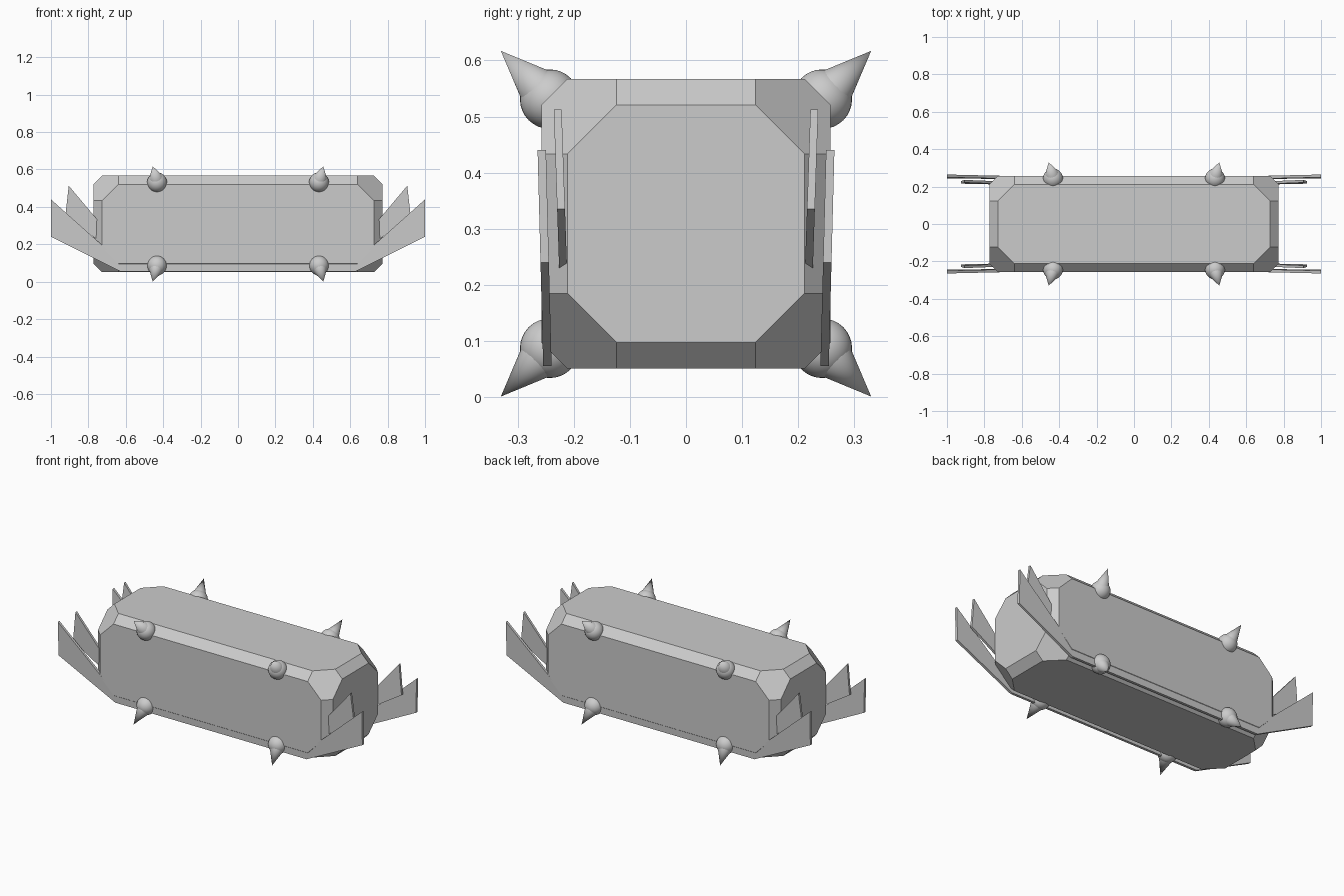
import bpy, bmesh
from itertools import permutations, product
from mathutils import Vector

if "Cube" in bpy.data.objects:
    bpy.data.objects.remove(bpy.data.objects["Cube"])

CZ = 0.309  # mid height of the body


def finish(bm, name):
    bmesh.ops.recalc_face_normals(bm, faces=bm.faces)
    me = bpy.data.meshes.new(name)
    bm.to_mesh(me)
    bm.free()
    ob = bpy.data.objects.new(name, me)
    bpy.context.collection.objects.link(ob)
    return ob


# Hull: box with chamfered edges and cut corners
half = (0.773, 0.2575, 0.258)
bm = bmesh.new()
for offs in permutations((0, 0.046, 0.134)):
    for s in product((-1, 1), repeat=3):
        p = [s[i] * (half[i] - offs[i]) for i in range(3)]
        bm.verts.new((p[0], p[1], p[2] + CZ))
bmesh.ops.convex_hull(bm, input=bm.verts)
bmesh.ops.dissolve_limit(bm, angle_limit=0.02, verts=bm.verts, edges=bm.edges)
finish(bm, "body")


# Upright plate from an (x, z) profile, leaning outward with height
def plate(name, profile, side, y0, lean, thick):
    zmin = min(z for _, z in profile)
    bm = bmesh.new()
    rings = []
    for inset in (0, thick):
        rings.append([bm.verts.new((x, side * (y0 + lean * (z - zmin) - inset), z))
                      for x, z in profile])
    n = len(profile)
    for r in rings:
        bm.faces.new(r)
    for i in range(n):
        j = (i + 1) % n
        bm.faces.new((rings[0][i], rings[0][j], rings[1][j], rings[1][i]))
    return finish(bm, name)


rail = [(-1, 0.44), (-1, 0.24), (-0.63, 0.055), (0.63, 0.055),
        (1, 0.24), (1, 0.44), (0.62, 0.1), (-0.62, 0.1)]
fin = [(0.905, 0.513), (0.925, 0.335), (0.755, 0.228), (0.755, 0.335)]

for sy, ny in ((-1, "front"), (1, "back")):
    # Long lower rail with upswept ends, and small fins behind it
    plate(f"{ny}_rail", rail, sy, 0.2545, 0.026, 0.015)
    for sx, nx in ((-1, "left"), (1, "right")):
        plate(f"{ny}_{nx}_fin", [(sx * x, z) for x, z in fin], sy, 0.226, 0.034, 0.014)

        # Ball and spike on each long edge
        for sz, nz in ((-1, "lower"), (1, "upper")):
            c = Vector((sx * 0.433, sy * 0.243, CZ + sz * 0.222))
            tip = Vector((sx * 0.456, sy * 0.33, CZ + sz * 0.308))
            bpy.ops.mesh.primitive_uv_sphere_add(segments=32, ring_count=16,
                                                 radius=0.053, location=c)
            ball = bpy.context.object
            ball.name = f"{ny}_{nx}_{nz}_ball"
            bpy.ops.object.shade_smooth()
            d = tip - c
            base = c + d.normalized() * 0.03
            bpy.ops.mesh.primitive_cone_add(vertices=32, radius1=0.038, radius2=0,
                                            depth=(tip - base).length,
                                            location=(base + tip) / 2,
                                            rotation=d.to_track_quat('Z', 'Y').to_euler())
            spike = bpy.context.object
            spike.name = f"{ny}_{nx}_{nz}_spike"
            bpy.ops.object.shade_smooth_by_angle()
